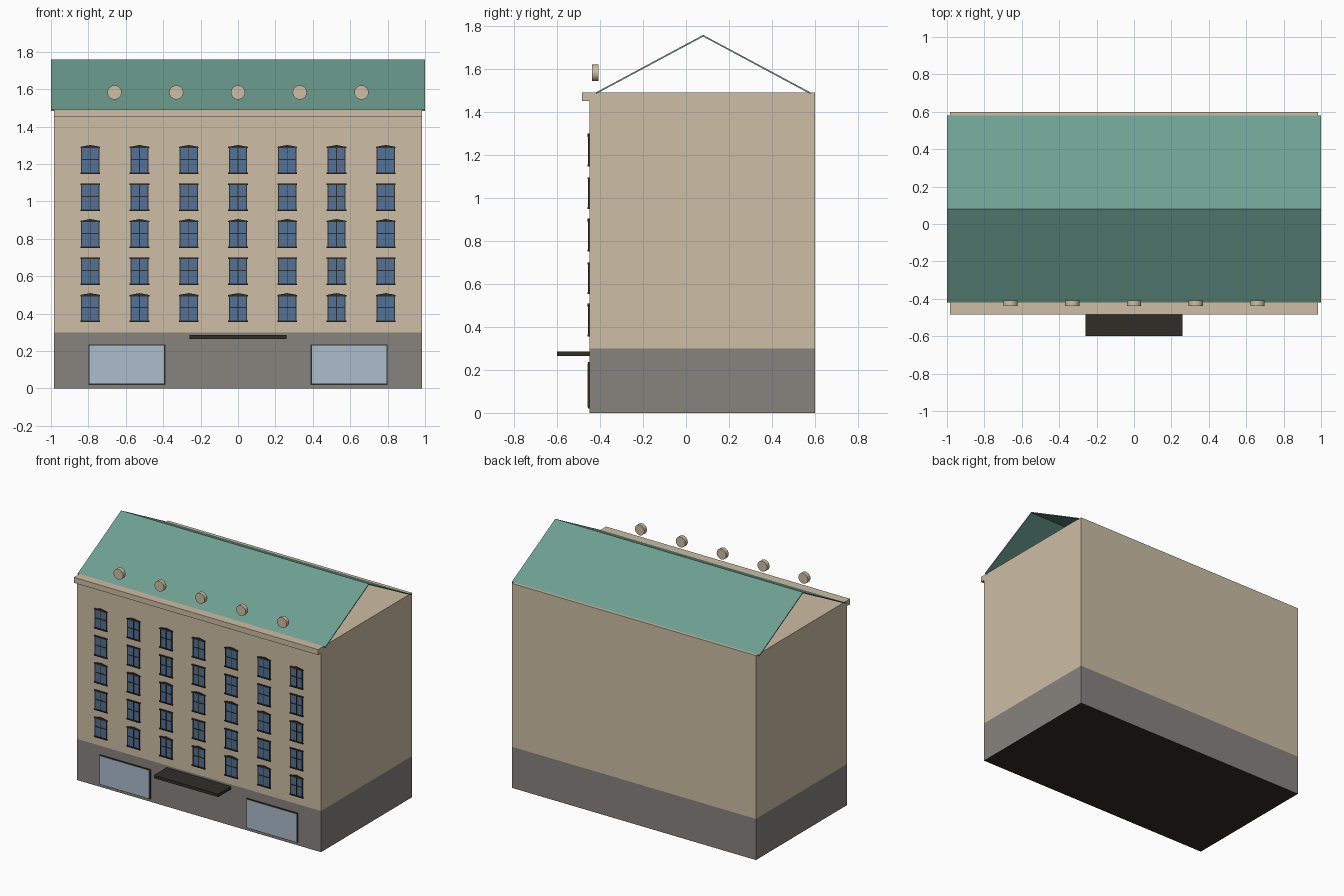
import bpy, bmesh, math
from mathutils import Matrix

if "Cube" in bpy.data.objects:
    bpy.data.objects.remove(bpy.data.objects["Cube"])


def mat(name, rgb):
    m = bpy.data.materials.new(name)
    m.diffuse_color = (*rgb, 1)
    m.use_nodes = True
    m.node_tree.nodes["Principled BSDF"].inputs["Base Color"].default_value = m.diffuse_color
    return m


BEIGE = mat("beige stone", (0.61, 0.515, 0.376))
GREY = mat("grey plinth", (0.242, 0.227, 0.209))
GREEN = mat("green copper", (0.156, 0.352, 0.287))
DARK = mat("dark metal", (0.03, 0.027, 0.019))
BLUE = mat("blue glass", (0.084, 0.171, 0.305))
PALE = mat("pale shop glass", (0.413, 0.503, 0.61))


def finish(name, bm, *mats):
    bmesh.ops.recalc_face_normals(bm, faces=bm.faces[:])
    me = bpy.data.meshes.new(name)
    bm.to_mesh(me)
    bm.free()
    for m in mats:
        me.materials.append(m)
    ob = bpy.data.objects.new(name, me)
    bpy.context.collection.objects.link(ob)
    return ob


def add_box(bm, x0, x1, y0, y1, z0, z1):
    c = ((x0 + x1) / 2, (y0 + y1) / 2, (z0 + z1) / 2)
    bmesh.ops.create_cube(bm, size=1, matrix=Matrix.Translation(c)
                          @ Matrix.Diagonal((x1 - x0, y1 - y0, z1 - z0, 1)))


def box(name, m, *dims):
    bm = bmesh.new()
    add_box(bm, *dims)
    return finish(name, bm, m)


def add_prism(bm, pts, direction):
    # extrude a closed profile along a direction
    f = bm.faces.new([bm.verts.new(p) for p in pts])
    r = bmesh.ops.extrude_face_region(bm, geom=[f])
    vs = [g for g in r["geom"] if isinstance(g, bmesh.types.BMVert)]
    bmesh.ops.translate(bm, verts=vs, vec=direction)


W = 0.985       # half width of the body
FRONT = -0.45   # front wall plane
BACK = 0.6

# main masses
plinth = box("ground_floor", GREY, -W, W, FRONT, BACK, 0, 0.3)
plinth.data.materials.append(DARK)
for p in plinth.data.polygons:          # dark underside
    if p.normal.z < -0.5:
        p.material_index = 1
box("upper_walls", BEIGE, -W, W, FRONT, BACK, 0.3, 1.452)
box("cornice", BEIGE, -W, W, -0.485, BACK, 1.452, 1.492)

# thin open-ended gable roof
t = 0.008
prof = [(-0.42, 1.492), (0.08, 1.76), (0.58, 1.492),
        (0.58, 1.492 - t), (0.08, 1.76 - t), (-0.42, 1.492 - t)]
bm = bmesh.new()
add_prism(bm, [(-1, y, z) for y, z in prof], (2, 0, 0))
finish("roof", bm, GREEN)

# round ornaments along the eaves
bm = bmesh.new()
for i in range(-2, 3):
    bmesh.ops.create_cone(bm, cap_ends=True, segments=24, radius1=0.038, radius2=0.038, depth=0.03,
                          matrix=Matrix.Translation((i * 0.33, -0.423, 1.583))
                          @ Matrix.Rotation(math.pi / 2, 4, 'X'))
ob = finish("eaves_discs", bm, BEIGE)
bpy.context.view_layer.objects.active = ob
ob.select_set(True)
bpy.ops.object.shade_smooth_by_angle(angle=math.radians(40))

# windows: glass plates, frame bars, sills and heads
glass, frame = bmesh.new(), bmesh.new()
for row in range(5):
    z0 = 0.36 + row * 0.198
    z1 = z0 + 0.135
    for col in range(-3, 4):
        x = col * 0.2633
        h = 0.046
        add_box(glass, x - h, x + h, FRONT - 0.003, FRONT, z0, z1)
        for bx, w in ((x - h, 0.003), (x, 0.0025), (x + h, 0.003)):
            add_box(frame, bx - w, bx + w, FRONT - 0.006, FRONT, z0, z1)
        zm = z0 + 0.073
        add_box(frame, x - h, x + h, FRONT - 0.006, FRONT, zm - 0.0025, zm + 0.0025)
        add_box(frame, x - 0.053, x + 0.053, FRONT - 0.009, FRONT, z0 - 0.004, z0 + 0.004)
        if row % 2 == 0:    # pedimented head
            add_prism(frame, [(x + a, FRONT, z1 + b) for a, b in
                              ((-0.053, -0.002), (0.053, -0.002), (0.053, 0.005),
                               (0, 0.015), (-0.053, 0.005))], (0, -0.009, 0))
        else:               # flat head
            add_box(frame, x - 0.053, x + 0.053, FRONT - 0.009, FRONT, z1 - 0.001, z1 + 0.008)
finish("window_glass", glass, BLUE)
finish("window_frames", frame, DARK)

# shop windows, mirrored
for s, side in ((-1, "left"), (1, "right")):
    a, b = sorted((s * 0.388, s * 0.798))
    box(side + "_shop_frame", DARK, a, b, FRONT - 0.006, FRONT, 0.02, 0.236)
    a, b = sorted((s * 0.396, s * 0.793))
    box(side + "_shop_glass", PALE, a, b, FRONT - 0.009, FRONT - 0.005, 0.026, 0.23)

# entrance canopy
box("entrance_canopy", DARK, -0.26, 0.26, -0.6, FRONT, 0.265, 0.286)
